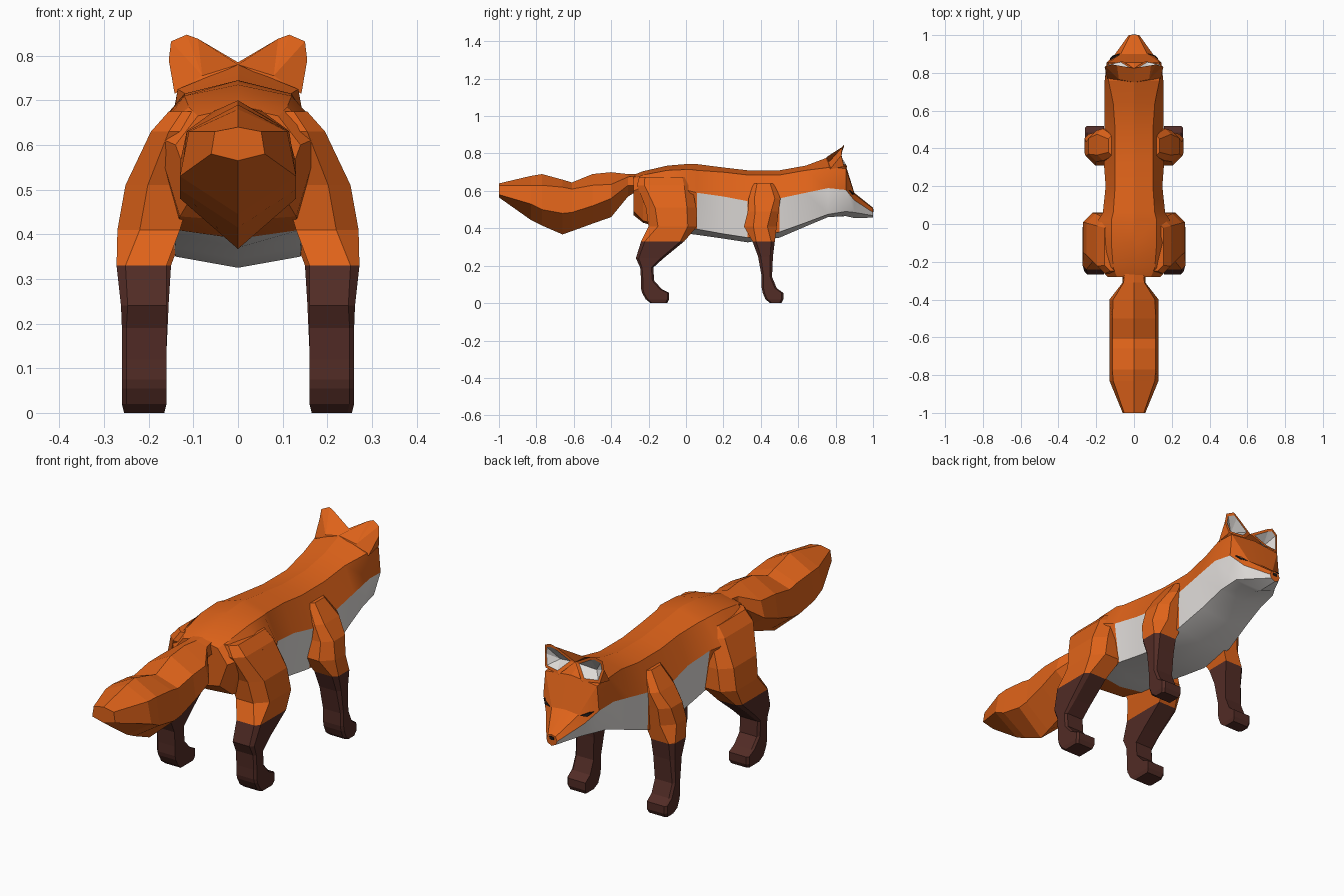
import bpy, bmesh
from math import radians
from mathutils import Vector


def material(name, rgb):
    m = bpy.data.materials.new(name)
    m.diffuse_color = (*rgb, 1)
    return m


ORANGE = material("orange_fur", (0.74, 0.125, 0.01))
WHITE = material("white_fur", (0.75, 0.72, 0.70))
DARK = material("dark_brown_fur", (0.085, 0.025, 0.019))
BLACK = material("black", (0.01, 0.008, 0.008))


def finish(name, bm, mats, mirror=False, smooth=0):
    bmesh.ops.recalc_face_normals(bm, faces=bm.faces[:])
    me = bpy.data.meshes.new(name)
    bm.to_mesh(me)
    bm.free()
    for m in mats:
        me.materials.append(m)
    ob = bpy.data.objects.new(name, me)
    bpy.context.collection.objects.link(ob)
    if mirror:
        ob.modifiers.new("mirror", 'MIRROR').use_mirror_merge = False
    if smooth:
        bpy.ops.object.select_all(action='DESELECT')
        ob.select_set(True)
        bpy.context.view_layer.objects.active = ob
        bpy.ops.object.shade_smooth_by_angle(angle=radians(smooth))
    return ob


def loft(rings, pick=lambda i, j: 0):
    """Skin a row of closed rings; pick(ring, side) gives the material slot."""
    bm = bmesh.new()
    vs = [[bm.verts.new(p) for p in r] for r in rings]
    n = len(vs[0])
    for i in range(len(vs) - 1):
        for j in range(n):
            k = (j + 1) % n
            f = bm.faces.new((vs[i][j], vs[i][k], vs[i + 1][k], vs[i + 1][j]))
            f.material_index = pick(i, j)
    for i, r in ((0, vs[0]), (len(vs) - 2, vs[-1])):
        bm.faces.new(r).material_index = pick(i, 0)
    return bm


def half_ring(y, half):
    """Full ring from right-hand (x, z) points, first and last on the centre."""
    return [(x, y, z) for x, z in half] + [(-x, y, z) for x, z in half[-2:0:-1]]


# Body, neck and head: y, top, back edge x z, flank x z, belly edge x z, keel
BODY = [
    (-.28, .685, .09, .665, .14, .60, .10, .49, .47),
    (-.23, .705, .11, .685, .185, .62, .13, .44, .43),
    (-.10, .735, .12, .71, .20, .62, .14, .41, .39),
    (.02, .745, .12, .715, .19, .60, .14, .40, .37),
    (.06, .743, .11, .71, .165, .59, .14, .395, .365),
    (.20, .725, .10, .70, .15, .57, .14, .37, .345),
    (.33, .71, .10, .685, .16, .545, .14, .35, .325),
    (.50, .71, .10, .685, .155, .56, .15, .38, .35),
    (.64, .735, .11, .71, .155, .59, .13, .43, .41),
    (.76, .78, .135, .725, .155, .615, .12, .475, .46),
    (.855, .735, .135, .72, .145, .605, .11, .49, .465),
    (.90, .59, .07, .583, .10, .55, .08, .485, .455),
    (1.0, .51, .02, .505, .028, .485, .022, .468, .457),
]
rings = [half_ring(y, [(0, t), (a, b), (c, d), (e, f), (0, k)])
         for y, t, a, b, c, d, e, f, k in BODY]


def fur(i, j):
    under, side = j in (3, 4), j in (2, 5)
    return int((under and i > 1) or (side and i > 3 and i != 6))


finish("body", loft(rings, fur), [ORANGE, WHITE], smooth=25)

# Bushy tail: y, top, shoulder x z, side x z, bottom
TAIL = [
    (-.26, .69, .05, .68, .06, .63, .60),
    (-.31, .69, .055, .675, .06, .63, .57),
    (-.40, .70, .11, .635, .13, .56, .46),
    (-.50, .69, .115, .63, .13, .52, .425),
    (-.61, .645, .115, .61, .13, .485, .385),
    (-.66, .66, .115, .62, .13, .48, .367),
    (-.77, .69, .115, .63, .13, .50, .415),
    (-.83, .68, .11, .63, .13, .53, .445),
    (-1.0, .64, .052, .63, .06, .58, .565),
]
finish("tail", loft([half_ring(y, [(0, t), (a, b), (c, d), (0, k)])
                     for y, t, a, b, c, d, k in TAIL]), [ORANGE])

# Legs: z, back y, front y, inner x, outer x, corner cut
HIND = [
    (.675, -.25, .01, .04, .155, .03),
    (.63, -.262, .03, .06, .195, .04),
    (.51, -.215, .055, .10, .252, .05),
    (.41, -.20, .06, .13, .27, .05),
    (.33, -.24, -.01, .16, .272, .02),
    (.24, -.268, -.12, .16, .262, .015),
    (.19, -.245, -.175, .16, .26, .01),
    (.12, -.24, -.17, .16, .26, .01),
    (.075, -.24, -.13, .16, .26, .01),
    (.055, -.235, -.09, .16, .26, .01),
    (.02, -.215, -.09, .16, .26, .01),
    (.00, -.19, -.10, .165, .255, .01),
]
FRONT = [
    (.64, .36, .47, .05, .135, .02),
    (.56, .335, .505, .08, .195, .03),
    (.49, .33, .495, .10, .24, .04),
    (.41, .31, .485, .12, .255, .05),
    (.33, .355, .475, .15, .262, .02),
    (.25, .385, .465, .155, .258, .015),
    (.14, .405, .46, .16, .26, .01),
    (.08, .405, .485, .16, .26, .01),
    (.055, .41, .52, .16, .26, .01),
    (.02, .425, .52, .16, .26, .01),
    (.00, .45, .51, .165, .255, .01),
]


def leg(name, rows):
    rings = [[(i, b, z), (o - c, b, z), (o, b + c, z),
              (o, f - c, z), (o - c, f, z), (i, f, z)] for z, b, f, i, o, c in rows]
    finish(name, loft(rings, lambda i, j: int(rows[i][0] < .34)),
           [ORANGE, DARK], mirror=True)


leg("hind_legs", HIND)
leg("front_legs", FRONT)

# Ears: an outer shell behind the rim, a narrow orange edge and a white hollow
RIM = [(0, .825, .785), (.09, .84, .838), (.115, .845, .847), (.15, .835, .832),
       (.155, .83, .79), (.142, .845, .73), (.06, .862, .725)]
bm = bmesh.new()
rim = [bm.verts.new(p) for p in RIM]
mid = Vector((.105, .84, .785))
inset = [bm.verts.new(Vector(p).lerp(mid, .22)) for p in RIM]
back = [bm.verts.new(p) for p in ((0, .75, .78), (.08, .765, .755), (.142, .77, .715))]
hollow = bm.verts.new((.095, .80, .765))
for f in ((back[0], rim[0], rim[1], back[1]), (back[1], rim[1], rim[2]),
          (back[1], rim[2], rim[3]), (back[1], rim[3], rim[4], back[2]),
          (back[2], rim[4], rim[5]), (back[0], back[1], back[2])):
    bm.faces.new(f)
for i in range(7):
    k = (i + 1) % 7
    bm.faces.new((rim[i], rim[k], inset[k], inset[i]))
    bm.faces.new((inset[i], inset[k], hollow)).material_index = 1
finish("ears", bm, [ORANGE, WHITE], mirror=True)

# Eyes: narrow slanted slits on the face
bm = bmesh.new()
slit = bm.faces.new([bm.verts.new(p) for p in (
    (.078, .902, .582), (.108, .89, .597), (.128, .878, .602), (.11, .893, .582))])
geo = bmesh.ops.extrude_face_region(bm, geom=[slit])["geom"]
for v in [g for g in geo if isinstance(g, bmesh.types.BMVert)]:
    v.co.y -= .02
finish("eyes", bm, [BLACK], mirror=True)

# Nose tip
finish("nose", loft([half_ring(.985, [(0, .506), (.016, .503), (.016, .488), (0, .485)]),
                     half_ring(1.002, [(0, .502), (.012, .499), (.010, .488), (0, .486)])]),
       [BLACK])
